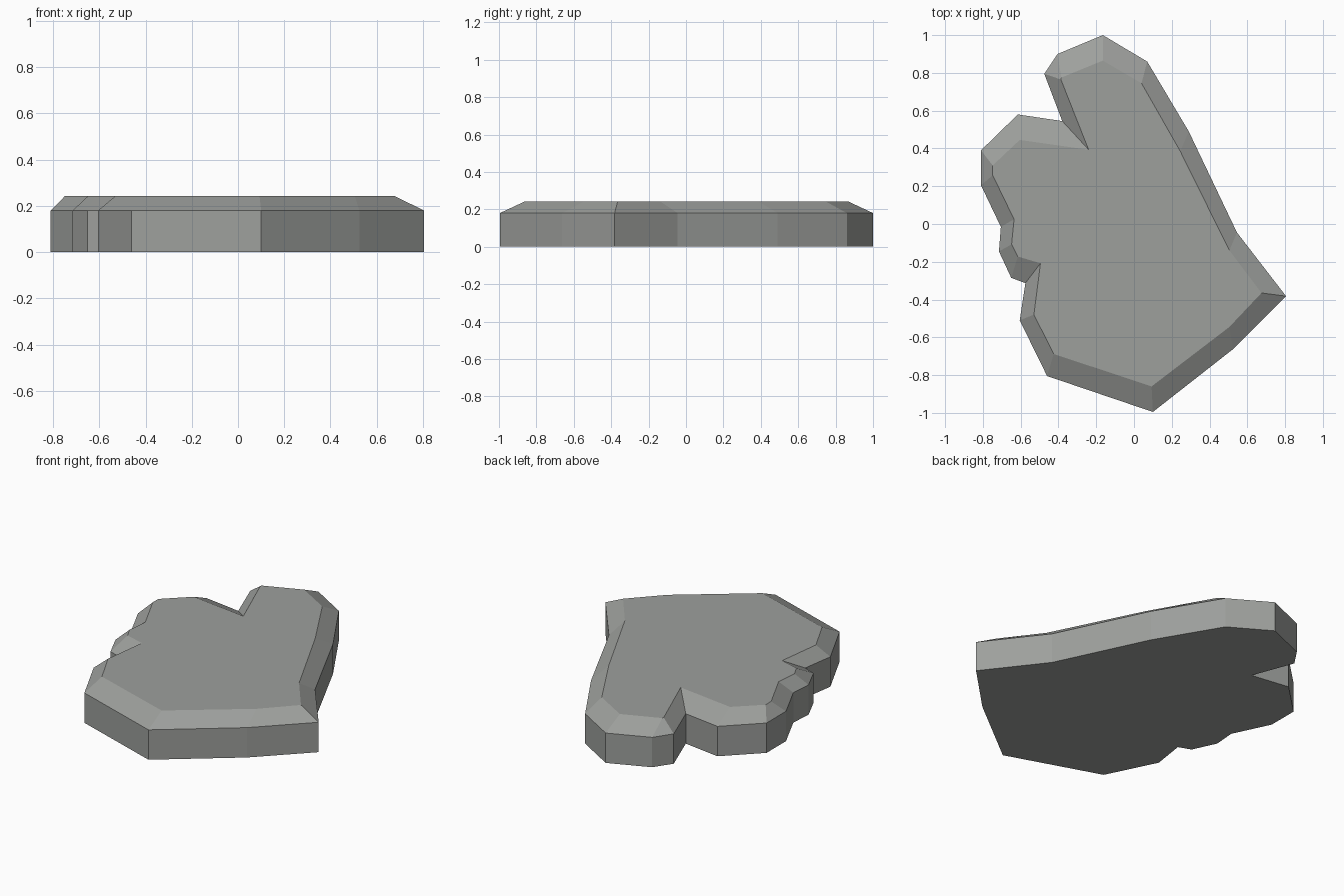
import bpy, bmesh

if "Cube" in bpy.data.objects:
    bpy.data.objects.remove(bpy.data.objects["Cube"])

# Each entry: outer rim corner (x, y), matching bevelled top corner (x, y)
OUTLINE = [
    (-.165, 1.0, -.165, .865), (-.405, .9, -.385, .775), (-.475, .795, -.387, .765),
    (-.38, .545, -.24, .393), (-.615, .58, -.605, .445), (-.81, .39, -.748, .31),
    (-.81, .205, -.748, .258), (-.705, -.015, -.635, .025), (-.715, -.145, -.648, -.108),
    (-.65, -.285, -.615, -.172), (-.575, -.313, -.495, -.208), (-.605, -.51, -.53, -.48),
    (-.46, -.805, -.425, -.688), (.10, -.995, .093, -.86), (.525, -.662, .505, -.545),
    (.805, -.382, .675, -.365), (.545, -.045, .505, -.14), (.29, .49, .245, .385),
    (.07, .86, .04, .745),
]
BASE, RIM, TOP = 0.0, 0.18, 0.243

stone = bpy.data.materials.new("grey stone")
stone.diffuse_color = (0.34, 0.35, 0.335, 1)
stone.use_nodes = True
stone.node_tree.nodes["Principled BSDF"].inputs["Base Color"].default_value = stone.diffuse_color

# Slab: three stacked rings (base, rim, bevelled top), counter-clockwise
bm = bmesh.new()
rings = [
    [bm.verts.new((p[0], p[1], BASE)) for p in OUTLINE],
    [bm.verts.new((p[0], p[1], RIM)) for p in OUTLINE],
    [bm.verts.new((p[2], p[3], TOP)) for p in OUTLINE],
]
n = len(OUTLINE)
for low, high in zip(rings, rings[1:]):
    for i in range(n):
        j = (i + 1) % n
        bm.faces.new((low[i], low[j], high[j], high[i]))

# Flat underside and top
bm.faces.new(rings[0][::-1])
bm.faces.new(rings[-1])
bmesh.ops.recalc_face_normals(bm, faces=bm.faces)

mesh = bpy.data.meshes.new("rock_slab")
bm.to_mesh(mesh)
bm.free()
mesh.materials.append(stone)
slab = bpy.data.objects.new("rock_slab", mesh)
bpy.context.collection.objects.link(slab)
